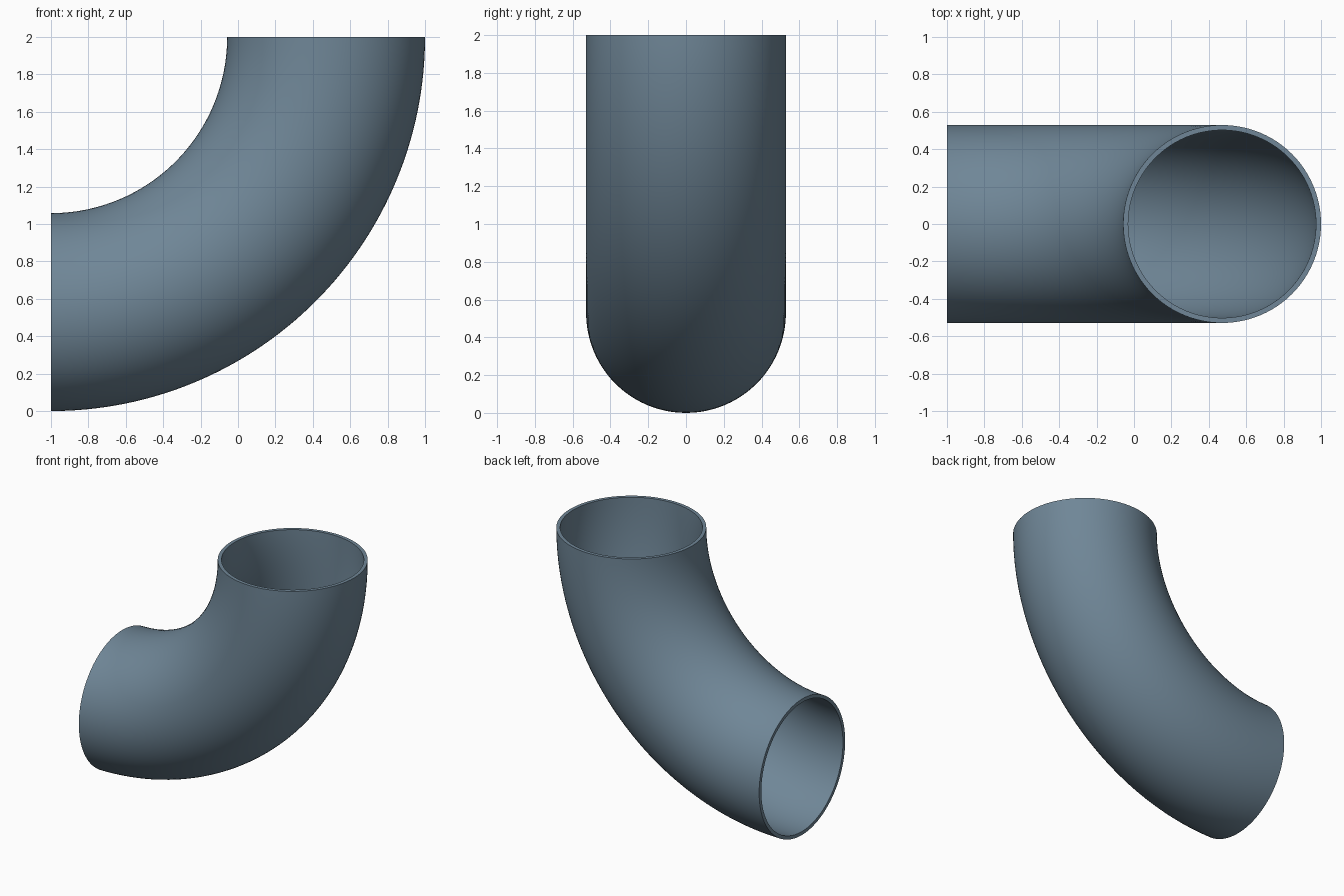
import bpy, bmesh
from math import sin, cos, pi, radians

if "Cube" in bpy.data.objects:
    bpy.data.objects.remove(bpy.data.objects["Cube"])

BEND, OUTER, INNER = 1.471, 0.529, 0.502   # bend radius, tube radii
STEPS, SIDES = 64, 96
bm = bmesh.new()


def ring(radius, bend_angle):
    """One circle of the tube, placed along the quarter-turn bend."""
    verts = []
    for i in range(SIDES):
        a = 2 * pi * i / SIDES
        d = BEND + radius * cos(a)
        verts.append(bm.verts.new((-1 + d * sin(bend_angle), radius * sin(a),
                                   2 - d * cos(bend_angle))))
    return verts


def bridge(r1, r2):
    for i in range(SIDES):
        j = (i + 1) % SIDES
        bm.faces.new((r1[i], r1[j], r2[j], r2[i]))


# outer and inner walls
angles = [pi / 2 * k / STEPS for k in range(STEPS + 1)]
outer = [ring(OUTER, a) for a in angles]
inner = [ring(INNER, a) for a in angles]
for wall in (outer, inner):
    for k in range(STEPS):
        bridge(wall[k], wall[k + 1])

# flat end rims
for k in (0, -1):
    bridge(outer[k], inner[k])

bmesh.ops.recalc_face_normals(bm, faces=bm.faces)
mesh = bpy.data.meshes.new("pipe_elbow")
bm.to_mesh(mesh)
bm.free()
pipe = bpy.data.objects.new("pipe_elbow", mesh)
bpy.context.collection.objects.link(pipe)

# blue-grey colour
steel = bpy.data.materials.new("blue_grey")
steel.diffuse_color = (0.16, 0.24, 0.31, 1)
steel.use_nodes = True
steel.node_tree.nodes["Principled BSDF"].inputs["Base Color"].default_value = steel.diffuse_color
mesh.materials.append(steel)

bpy.context.view_layer.objects.active = pipe
pipe.select_set(True)
bpy.ops.object.shade_smooth_by_angle(angle=radians(30))
